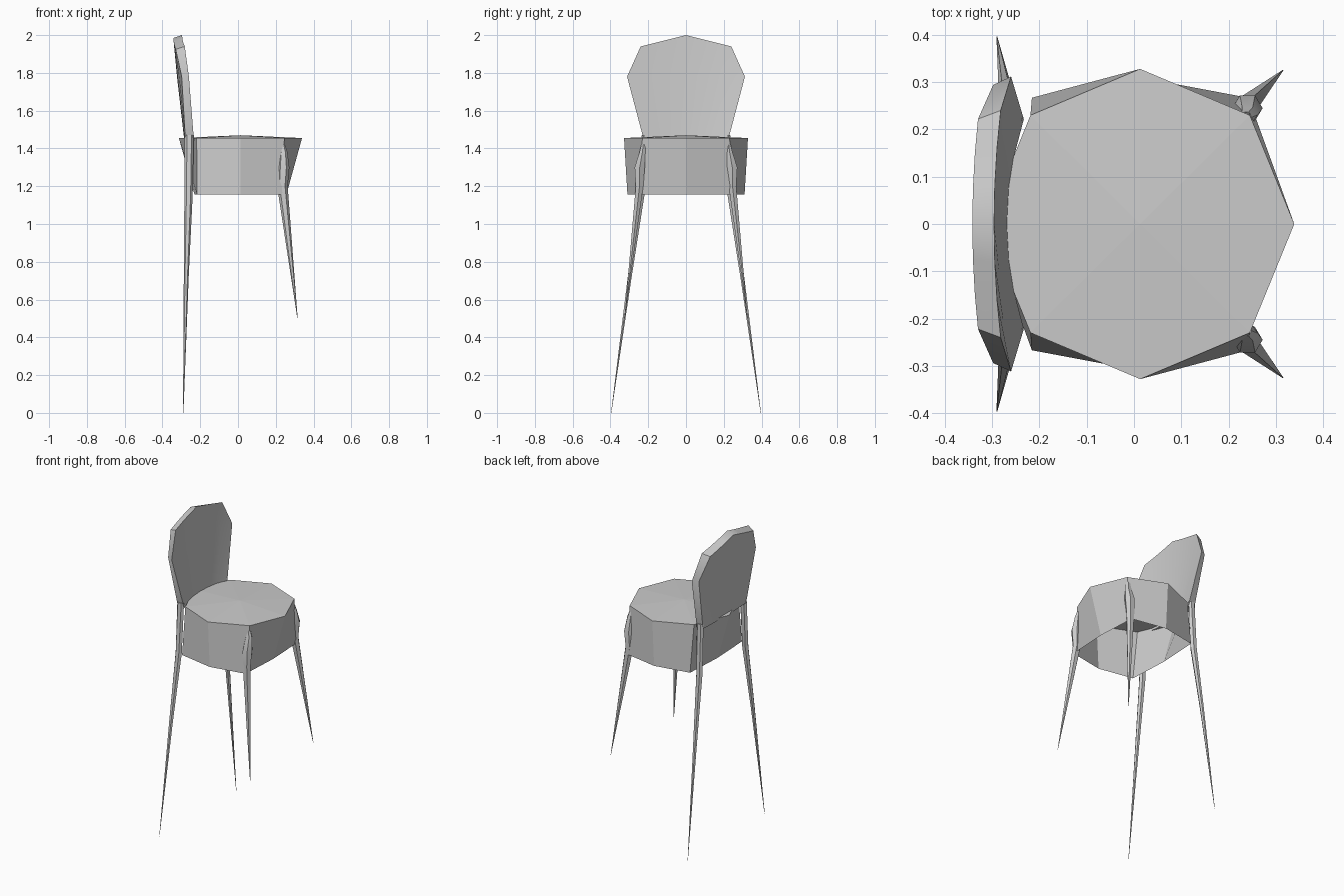
import bpy
from math import cos, sin, pi, radians

if "Cube" in bpy.data.objects:
    bpy.data.objects.remove(bpy.data.objects["Cube"])


def make(name, verts, faces, smooth=None):
    me = bpy.data.meshes.new(name)
    me.from_pydata(verts, [], faces)
    me.update()
    ob = bpy.data.objects.new(name, me)
    bpy.context.collection.objects.link(ob)
    if smooth:
        bpy.ops.object.select_all(action='DESELECT')
        ob.select_set(True)
        bpy.context.view_layer.objects.active = ob
        bpy.ops.object.shade_smooth_by_angle(angle=radians(smooth))
    return ob


def loft_leg(name, sections, side, n=6):
    """Tapered leg through (x, y, z, half x, half y) sections, mirrored by side."""
    verts = [(x + hx * cos(2 * pi * i / n), side * (y + hy * sin(2 * pi * i / n)), z)
             for x, y, z, hx, hy in sections for i in range(n)]
    faces = []
    for r in range(len(sections) - 1):
        for i in range(n):
            j = (i + 1) % n
            f = (r * n + i, (r + 1) * n + i, (r + 1) * n + j, r * n + j)
            faces.append(f if side > 0 else f[::-1])
    top = tuple(range(n))
    end = tuple(range((len(sections) - 1) * n, len(sections) * n))
    faces += [top, end[::-1]] if side > 0 else [top[::-1], end]
    return make(name, verts, faces, 50)


# octagonal seat top, very slightly domed
CX = 0.013


def octagon(axis_x, axis_y, diag_x, diag_y, z):
    pts = []
    for i in range(8):
        c, s = round(cos(i * pi / 4), 3), round(sin(i * pi / 4), 3)
        if i % 2:
            c, s = c / 0.707 * diag_x, s / 0.707 * diag_y
        else:
            c, s = c * axis_x, s * axis_y
        pts.append((CX + c, s, z))
    return pts


rim = octagon(0.326, 0.328, 0.232, 0.23, 1.455)
hem = octagon(0.243, 0.31, 0.229, 0.267, 1.155)
make("seat_top", rim + [(CX, 0, 1.47)], [(i, (i + 1) % 8, 8) for i in range(8)])

# open apron hanging under the seat
make("seat_apron", rim + hem,
     [(i, i + 8, (i + 1) % 8 + 8, (i + 1) % 8) for i in range(8)])

# legs: front pair with knee bulge, rear pair long and straight
front = [(0.235, 0.226, 1.42, 0.014, 0.012), (0.24, 0.231, 1.38, 0.022, 0.018),
         (0.24, 0.245, 1.30, 0.032, 0.031), (0.235, 0.246, 1.20, 0.028, 0.023),
         (0.315, 0.325, 0.50, 0.001, 0.001)]
rear = [(-0.258, 0.222, 1.47, 0.024, 0.014), (-0.262, 0.236, 1.15, 0.022, 0.018),
        (-0.274, 0.298, 0.72, 0.013, 0.012), (-0.29, 0.396, 0.0, 0.001, 0.001)]
for side, label in ((1, "left"), (-1, "right")):
    loft_leg("front_leg_" + label, front, side)
    loft_leg("rear_leg_" + label, rear, side)

# curved backrest: rows of (half width, edge z, middle z, front mid x, front edge x,
# back mid x, back edge x)
rows = [(0.222, 1.44, 1.44, -0.268, -0.233, -0.284, -0.278),
        (0.312, 1.78, 1.78, -0.288, -0.260, -0.323, -0.298),
        (0.240, 1.94, 2.00, -0.296, -0.282, -0.342, -0.330)]
cols = 7
verts, faces = [], []
for layer in (0, 1):
    for w, ze, zm, fm, fe, bm, be in rows:
        for c in range(cols):
            u = 2 * c / (cols - 1) - 1
            xm, xe = ((fm, fe), (bm, be))[layer]
            y = u * (w - 0.018 * layer * (w > 0.23))
            z = zm + (ze - zm) * abs(u) - 0.015 * layer * (ze > 1.9)
            verts.append((xm + (xe - xm) * u * u, y, z))
off = len(rows) * cols
for r in range(len(rows) - 1):
    for c in range(cols - 1):
        a = r * cols + c
        faces.append((a, a + 1, a + cols + 1, a + cols))
        faces.append((off + a, off + a + cols, off + a + cols + 1, off + a + 1))
    # side edges
    a, b = r * cols, r * cols + cols - 1
    faces.append((a, a + cols, off + a + cols, off + a))
    faces.append((b, off + b, off + b + cols, b + cols))
for c in range(cols - 1):
    # bottom and top edges
    t = (len(rows) - 1) * cols + c
    faces.append((c, off + c, off + c + 1, c + 1))
    faces.append((t, t + 1, off + t + 1, off + t))
make("backrest", verts, faces, 40)
